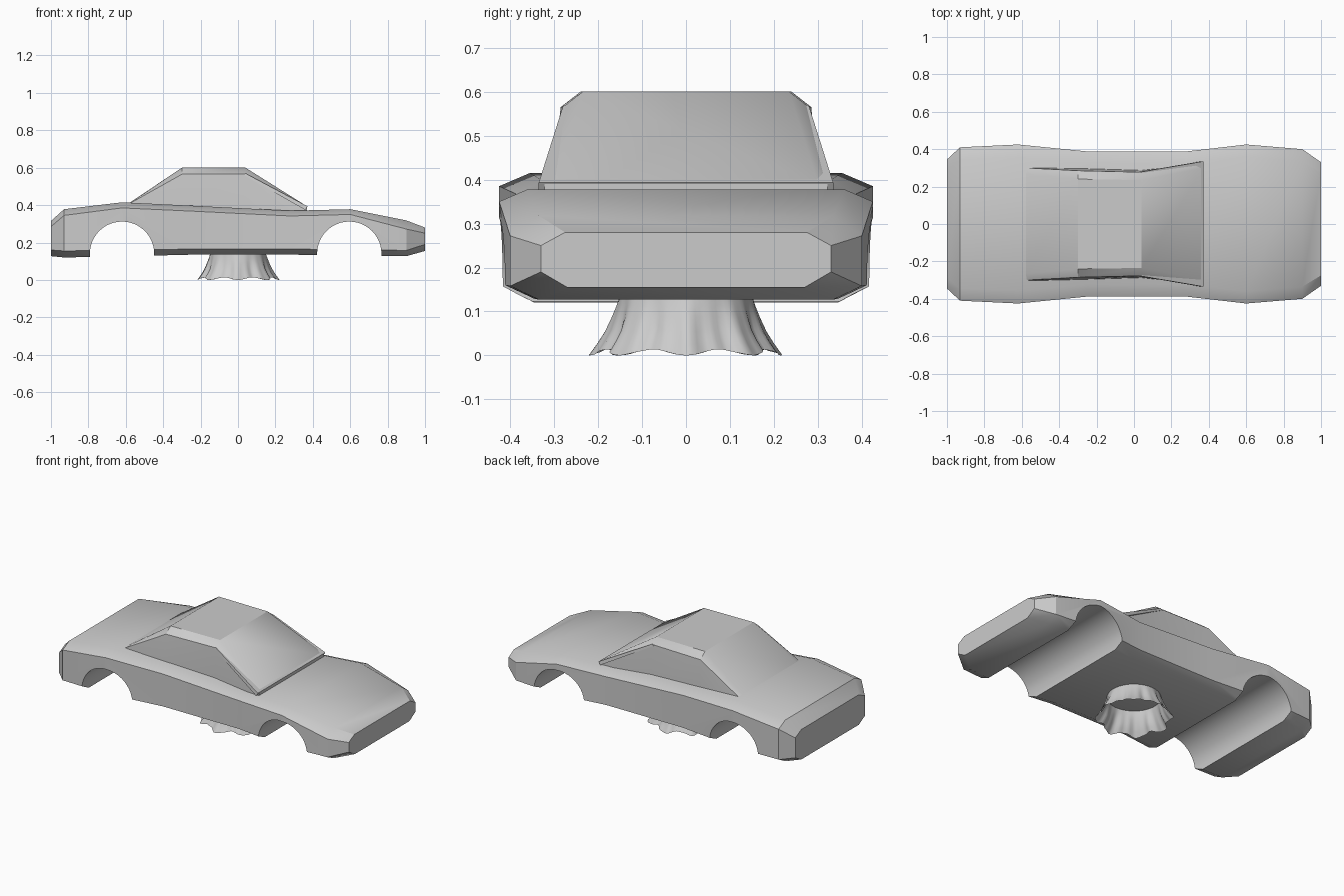
import bpy, bmesh, math

if "Cube" in bpy.data.objects:
    bpy.data.objects.remove(bpy.data.objects["Cube"])

grey = bpy.data.materials.new("plain grey")
grey.diffuse_color = (0.6, 0.6, 0.6, 1)
grey.use_nodes = True
grey.node_tree.nodes["Principled BSDF"].inputs["Base Color"].default_value = grey.diffuse_color


def make(name, bm, angle=30):
    bmesh.ops.recalc_face_normals(bm, faces=bm.faces[:])
    me = bpy.data.meshes.new(name)
    bm.to_mesh(me)
    bm.free()
    me.materials.append(grey)
    ob = bpy.data.objects.new(name, me)
    bpy.context.collection.objects.link(ob)
    smooth(ob, angle)
    return ob


def smooth(ob, angle):
    bpy.ops.object.select_all(action='DESELECT')
    ob.select_set(True)
    bpy.context.view_layer.objects.active = ob
    bpy.ops.object.shade_smooth_by_angle(angle=math.radians(angle))


def loft(name, stations, angle=30):
    """Loft mirrored half sections: (x, [(y, z), ...] from top to bottom)."""
    bm = bmesh.new()
    rings = []
    for x, half in stations:
        pts = half + [(-y, z) for y, z in reversed(half)]
        rings.append([bm.verts.new((x, y, z)) for y, z in pts])
    n = len(rings[0])
    for a, b in zip(rings, rings[1:]):
        for i in range(n):
            j = (i + 1) % n
            bm.faces.new((a[i], a[j], b[j], b[i]))
    bm.faces.new(rings[0])
    bm.faces.new(rings[-1])
    return make(name, bm, angle)


# Car body: x, top half width, top z, shoulder half width, shoulder z, sill z, floor half width, floor z
body_rows = [
    (-1.0, .285, .315, .345, .285, .16, .285, .127),
    (-.93, .345, .378, .410, .345, .155, .345, .12),
    (-.62, .355, .415, .425, .385, .16, .355, .126),
    (-.25, .325, .397, .388, .368, .165, .325, .135),
    (.28, .325, .370, .388, .342, .165, .325, .135),
    (.60, .360, .378, .425, .350, .162, .360, .132),
    (.90, .335, .318, .400, .272, .158, .335, .127),
    (1.0, .275, .280, .330, .250, .190, .270, .155),
]
body = loft("car_body", [
    (x, [(tw, tz), (sw, sz), (sw, lz), (fw, fz)])
    for x, tw, tz, sw, sz, lz, fw, fz in body_rows])

# Wheel arches, cut straight through the body
for label, cx in (("rear", -.62), ("front", .595)):
    bpy.ops.mesh.primitive_cylinder_add(
        vertices=48, radius=.172, depth=1.2, location=(cx, 0, .14), rotation=(math.pi / 2, 0, 0))
    cutter = bpy.context.object
    cutter.name = label + "_arch_cutter"
    cutter.data.materials.append(grey)
    smooth(cutter, 30)
    mod = body.modifiers.new(label + " arch", 'BOOLEAN')
    mod.operation = 'DIFFERENCE'
    mod.solver = 'EXACT'
    mod.object = cutter
    bpy.context.view_layer.objects.active = body
    bpy.ops.object.modifier_apply(modifier=mod.name)
    bpy.data.objects.remove(cutter)
smooth(body, 30)

# Cabin with sloping rear window, flat roof and windscreen
loft("cabin", [
    (-.58, [(.265, .412), (.300, .408), (.305, .395), (.305, .37)]),
    (-.30, [(.240, .600), (.285, .565), (.297, .40), (.297, .37)]),
    (.04, [(.235, .600), (.277, .567), (.287, .38), (.287, .36)]),
    (.37, [(.300, .393), (.322, .390), (.322, .375), (.322, .36)]),
])

# Windscreen lip that overhangs the sides at the foot of the glass
bm = bmesh.new()
lip = [(.04, .279, .562, .570), (.372, .335, .374, .393)]
rows = [[bm.verts.new(p) for p in ((x, y, hi), (x, -y, hi), (x - .012, -y, lo), (x - .012, y, lo))]
        for x, y, lo, hi in lip]
for i in range(4):
    j = (i + 1) % 4
    bm.faces.new((rows[0][i], rows[0][j], rows[1][j], rows[1][i]))
bm.faces.new(rows[0])
bm.faces.new(rows[1])
make("windscreen_lip", bm)

# Flared, pleated skirt hanging under the floor
profile = [(.150, .136, 0), (.155, .115, .2), (.163, .09, .4), (.174, .06, .7),
           (.188, .035, .9), (.205, .014, 1)]
SEG = 96
bm = bmesh.new()
rings = []
for r, z, w in profile:
    ring = []
    for i in range(SEG):
        a = 2 * math.pi * i / SEG
        fold = .013 * math.cos(8 * a) + .005 * math.sin(19 * a + 1)
        rad = r + w * fold
        lift = w * w * .007 * (1 - math.cos(8 * a))
        drop = z - .01 * w + lift
        ring.append(bm.verts.new((rad * math.cos(a), rad * math.sin(a), max(0, drop))))
    rings.append(ring)
for a, b in zip(rings, rings[1:]):
    for i in range(SEG):
        j = (i + 1) % SEG
        bm.faces.new((a[i], b[i], b[j], a[j]))
# pull the lowest point onto the ground plane
low = min(v.co.z for v in bm.verts)
for v in rings[-1]:
    v.co.z -= low
make("pleated_skirt", bm, 60)
